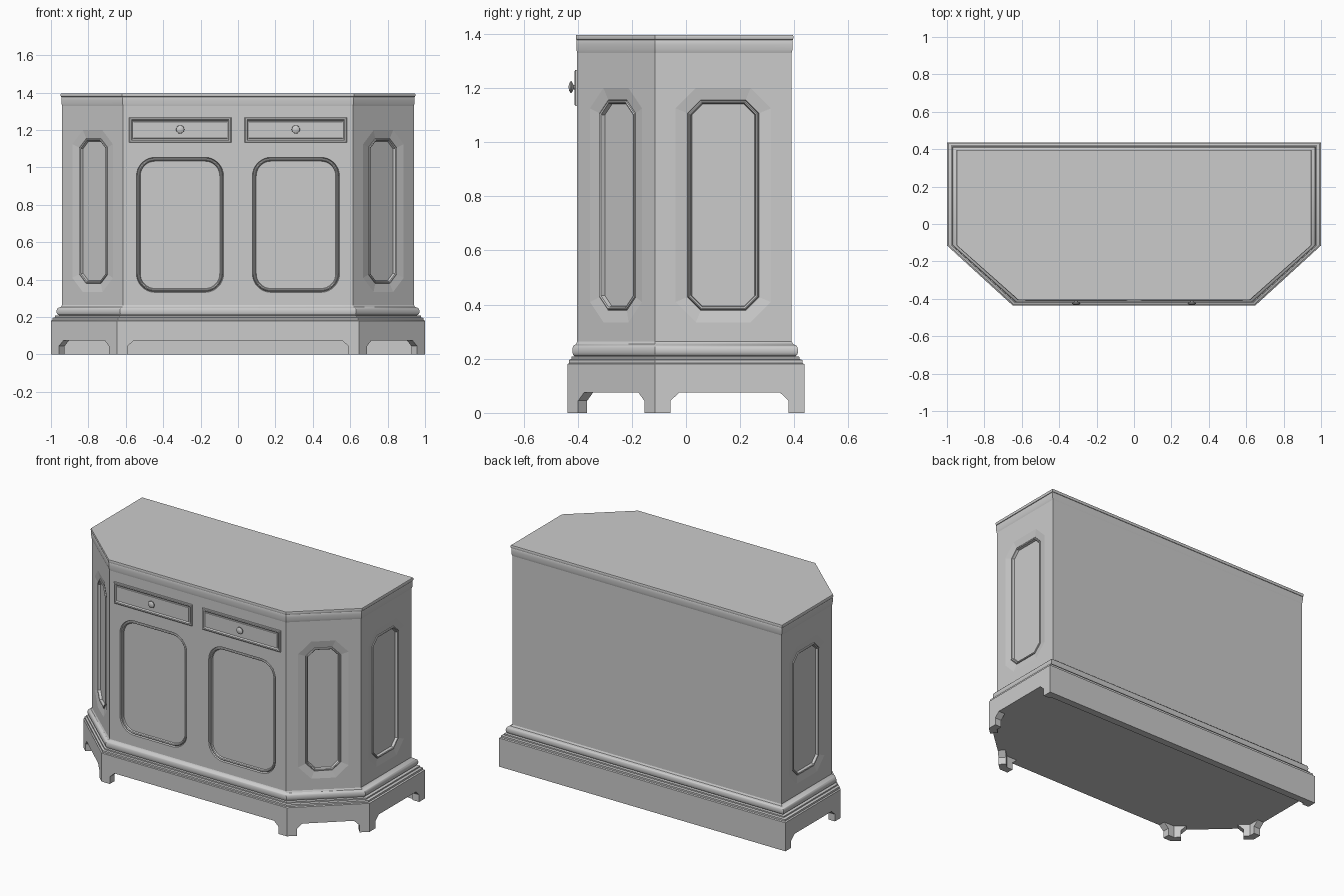
import bpy, bmesh, math
from mathutils import Vector

if "Cube" in bpy.data.objects:
    bpy.data.objects.remove(bpy.data.objects["Cube"])

Z = Vector((0, 0, 1))
# Half outlines (right side, front to back): cabinet body and widest plinth
BODY = [(.615, -.402), (.94, -.115), (.94, .39)]
BASE = [(.647, -.437), (1.0, -.115), (1.0, .437)]


def outline(t):
    """Full counter-clockwise plan, blended from body (0) to plinth (1)."""
    half = [(a[0] + (b[0] - a[0]) * t, a[1] + (b[1] - a[1]) * t) for a, b in zip(BODY, BASE)]
    return [(-half[0][0], half[0][1])] + half + [(-x, y) for x, y in half[:0:-1]]


def loft(name, rings, cyclic=False, smooth=False):
    """Bridge equal rings of points; cap the ends unless cyclic."""
    bm = bmesh.new()
    vs = [[bm.verts.new(p) for p in r] for r in rings]
    n = len(vs[0])
    pairs = list(zip(vs, vs[1:])) + ([(vs[-1], vs[0])] if cyclic else [])
    for a, b in pairs:
        for i in range(n):
            j = (i + 1) % n
            bm.faces.new((a[i], a[j], b[j], b[i]))
    if not cyclic:
        bm.faces.new(vs[0])
        bm.faces.new(vs[-1])
    bmesh.ops.recalc_face_normals(bm, faces=bm.faces)
    me = bpy.data.meshes.new(name)
    bm.to_mesh(me)
    bm.free()
    ob = bpy.data.objects.new(name, me)
    bpy.context.collection.objects.link(ob)
    if smooth:
        bpy.ops.object.select_all(action='DESELECT')
        bpy.context.view_layer.objects.active = ob
        ob.select_set(True)
        bpy.ops.object.shade_smooth_by_angle(angle=math.radians(35))
    return ob


def stack(name, profile, smooth=False):
    """Loft the cabinet plan through (spread, height) pairs."""
    return loft(name, [[(x, y, z) for x, y in outline(t)] for t, z in profile], smooth=smooth)


def edge_frame(t, i):
    """Start, direction, outward normal and length of plan edge i."""
    pts = outline(t)
    p, q = Vector((*pts[i], 0)), Vector((*pts[(i + 1) % 6], 0))
    u = (q - p).normalized()
    return p, u, u.cross(Z), (q - p).length


def panel_rings(frame, a, z, w, h, c, seg, profile):
    """Cornered rectangles on a wall, one per (inset, depth) pair."""
    p, u, n, _ = frame
    rings = []
    for inset, d in profile:
        hw, hh = w / 2 - inset, h / 2 - inset
        r = max(c - inset * (.586 if seg == 1 else 1), .0) if c else 0
        ring = []
        for k, (sx, sz) in enumerate([(1, 1), (-1, 1), (-1, -1), (1, -1)]):
            for s in range(seg + 1 if c else 1):
                ang = math.pi / 2 * (k + s / seg)
                x = sx * (hw - r) + r * math.cos(ang)
                y = sz * (hh - r) + r * math.sin(ang)
                ring.append(p + u * (a + x) + Z * (z + y) + n * d)
        rings.append(ring)
    return rings


# Main body, later carved with panel recesses
body = stack("cabinet_body", [(0, .2), (0, 1.345)])

# Plinth with stepped moulding and half-round bead
torus = [(.3 + .2 * math.cos(a), .23 + .02 * math.sin(a))
         for a in [math.radians(-90 + 22.5 * k) for k in range(9)]]
stack("plinth_moulding", [(1, .075), (1, .18), (.86, .184), (.86, .195), (.62, .199), (.62, .207),
                          (.3, .209)] + torus + [(.12, .254), (0, .264)], smooth=True)

# Frieze moulding and rounded top slab
stack("top_frieze", [(-.02, 1.325), (.02, 1.332), (.07, 1.342), (.08, 1.36), (.08, 1.374), (.02, 1.380)], smooth=True)
stack("top_slab", [(.03, 1.377), (.10, 1.378), (.13, 1.382), (.14, 1.387), (.13, 1.392), (.10, 1.396)], smooth=True)

# Bracket feet on every wall but the back, which is a full board
FOOT = [(0, 0), (.058, 0), (.058, .045), (.09, .075), (0, .075)]
for i in range(6):
    p, u, n, L = edge_frame(1, i)
    if i == 3:
        shapes = [[(0, 0), (L, 0), (L, .075), (0, .075)]]
    else:
        shapes = [FOOT, [(L - a, z) for a, z in FOOT]]
    for s in shapes:
        loft("back_board" if i == 3 else "bracket_foot",
             [[p + u * a + Z * z - n * d for a, z in s] for d in (0, .045)])

# Recessed panels: octagons on sides and angled walls, rounded doors in front
OCT_CUT = [(0, .02), (0, 0), (.044, -.008), (.047, -.02)]
OCT_BEAD = [(.044, -.021), (.047, -.005), (.051, -.002), (.056, -.005), (.060, -.021)]
DOOR_CUT = [(0, .02), (0, 0), (.004, -.012)]
DOOR_BEAD = [(.003, -.013), (.007, -.004), (.012, -.001), (.017, -.004), (.021, -.013)]
front = edge_frame(0, 0)
mid = front[3] / 2
panels = [("side_panel", edge_frame(0, i), edge_frame(0, i)[3] / 2, .767, w, .865, .075, 1, OCT_CUT, OCT_BEAD)
          for i, w in ((1, .29), (2, .352), (4, .352), (5, .29))]
panels += [("door", front, mid + s * .31, .693, .466, .722, .1, 8, DOOR_CUT, DOOR_BEAD) for s in (-1, 1)]
for name, fr, a, z, w, h, c, seg, cut, bead in panels:
    cutter = loft("cutter", panel_rings(fr, a, z, w, h, c, seg, cut))
    cutter.hide_render = True
    mod = body.modifiers.new("recess", 'BOOLEAN')
    mod.operation, mod.solver, mod.object = 'DIFFERENCE', 'EXACT', cutter
    bpy.context.view_layer.objects.active = body
    bpy.ops.object.modifier_apply(modifier=mod.name)
    bpy.data.objects.remove(cutter)
    loft(name + "_bead", panel_rings(fr, a, z, w, h, c, seg, bead), cyclic=True, smooth=True)

# Drawers with raised frames and turned knobs
DRAWER = [(0, -.01), (0, .006), (.004, .009), (.012, .009), (.018, .002), (.022, .002), (.024, .006)]
KNOB = [(.012, 0), (.009, .004), (.008, .012), (.016, .015), (.022, .019), (.021, .023), (.014, .027), (.005, .029)]
for s in (-1, 1):
    loft("drawer_front", panel_rings(front, mid + s * .309, 1.2, .546, .134, 0, 1, DRAWER))
    loft("drawer_knob", [[(s * .309 + r * math.cos(k * math.pi / 10), -.404 - d,
                           1.203 + r * math.sin(k * math.pi / 10)) for k in range(20)]
                         for r, d in KNOB], smooth=True)
